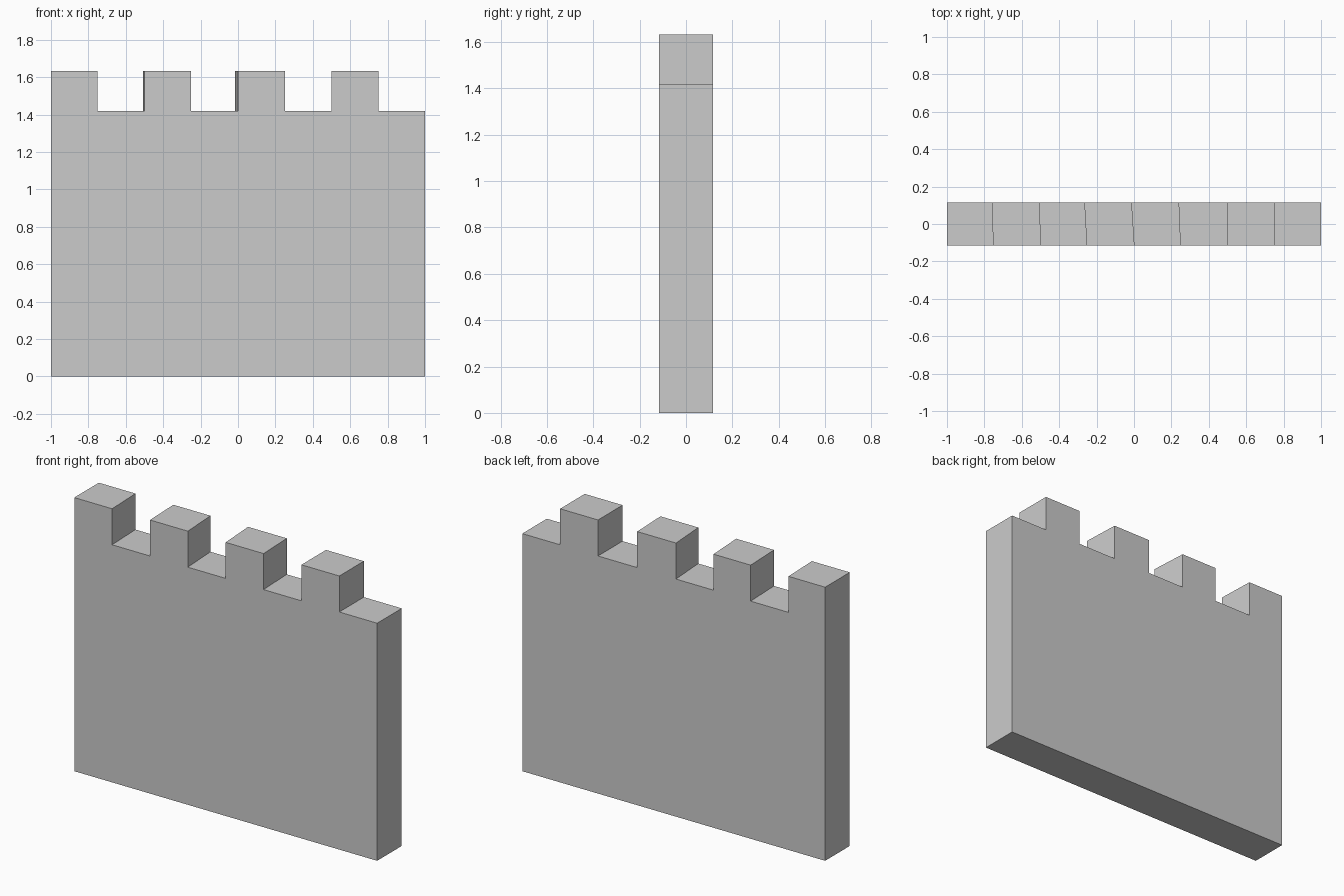
import bpy
import bmesh

if "Cube" in bpy.data.objects:
    bpy.data.objects.remove(bpy.data.objects["Cube"])

HALF_DEPTH = 0.116
TOP, NOTCH = 1.633, 1.418

# Step positions along the wall; the back ones are slightly skewed
front_steps = [-0.75, -0.5, -0.25, 0.0, 0.25, 0.5, 0.75]
back_steps = [-0.758, -0.508, -0.263, -0.015, 0.241, 0.5, 0.75]


def outline(bm, steps, y):
    """Crenellated wall outline, alternating merlon and gap."""
    points = [(-1, 0), (-1, TOP)]
    z = TOP
    for x in steps:
        points.append((x, z))
        z = NOTCH if z == TOP else TOP
        points.append((x, z))
    points += [(1, NOTCH), (1, 0)]
    return [bm.verts.new((x, y, z)) for x, z in points]


# Battlement wall: front and back outlines joined by side faces
bm = bmesh.new()
front = outline(bm, front_steps, -HALF_DEPTH)
back = outline(bm, back_steps, HALF_DEPTH)
bm.faces.new(front)
bm.faces.new(back[::-1])
n = len(front)
for i in range(n):
    j = (i + 1) % n
    bm.faces.new((front[j], front[i], back[i], back[j]))
bmesh.ops.recalc_face_normals(bm, faces=bm.faces)

mesh = bpy.data.meshes.new("battlement_wall")
bm.to_mesh(mesh)
bm.free()
wall = bpy.data.objects.new("battlement_wall", mesh)
bpy.context.collection.objects.link(wall)
